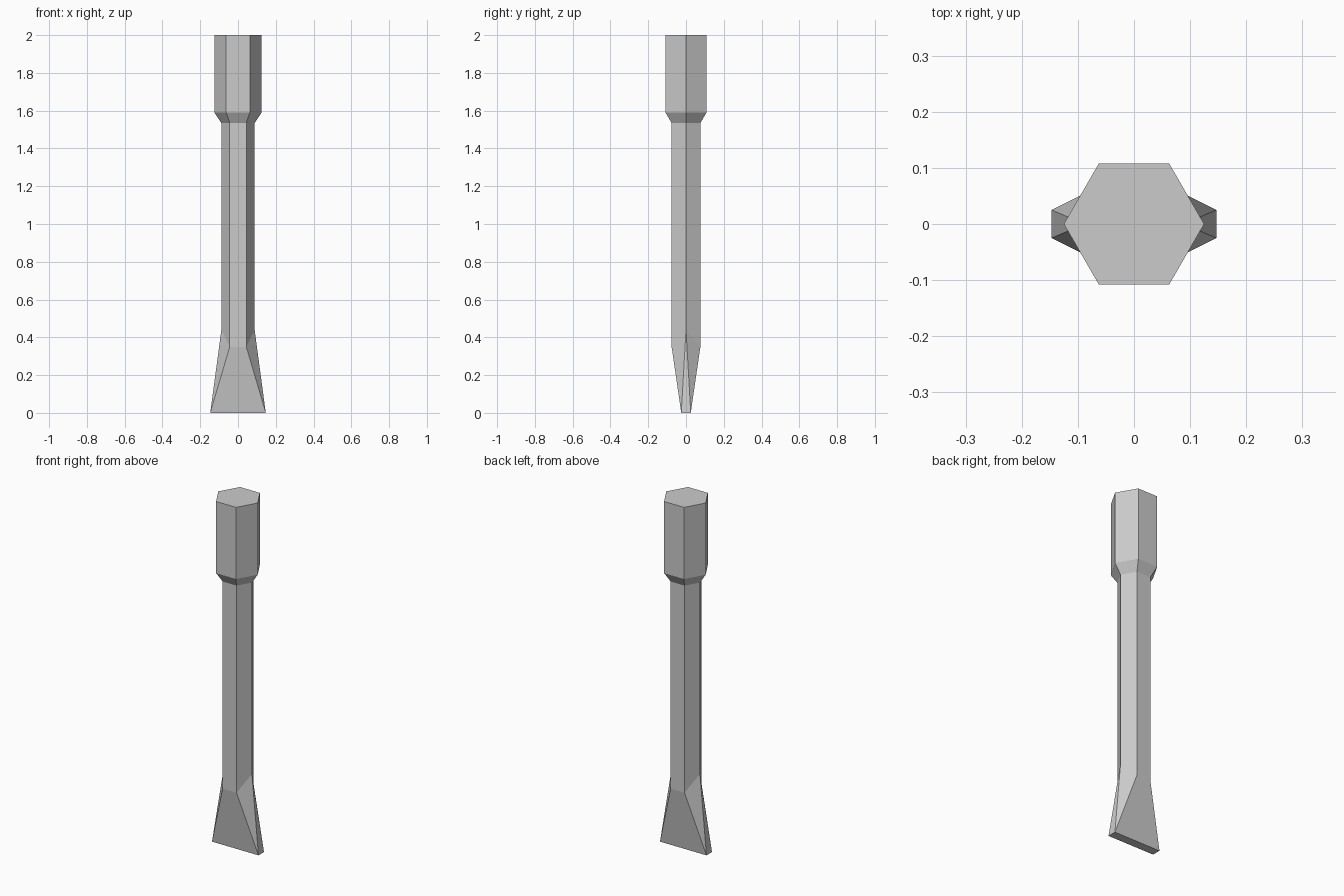
import bpy, bmesh
from math import cos, sin, pi

if "Cube" in bpy.data.objects:
    bpy.data.objects.remove(bpy.data.objects["Cube"])


def hex_ring(bm, radius, z, tip_z=None):
    """Six verts; the two lying on the x axis may sit at their own height."""
    return [bm.verts.new((radius * cos(i * pi / 3), radius * sin(i * pi / 3),
                          tip_z if tip_z is not None and i % 3 == 0 else z))
            for i in range(6)]


def bridge(bm, a, b):
    for i in range(6):
        j = (i + 1) % 6
        bm.faces.new((a[i], a[j], b[j], b[i]))


bm = bmesh.new()

# hexagonal shaft, collar taper and thicker head
rings = [hex_ring(bm, 0.088, 0.35, 0.44),
         hex_ring(bm, 0.088, 1.535),
         hex_ring(bm, 0.125, 1.59),
         hex_ring(bm, 0.125, 2.0)]
for low, high in zip(rings, rings[1:]):
    bridge(bm, low, high)
bm.faces.new(rings[-1])

# flared flat blade, tip corners in the same turning order as the hexagon
w, t = 0.147, 0.025
tip = [bm.verts.new((x, y, 0)) for x, y in ((w, t), (-w, t), (-w, -t), (w, -t))]
s = rings[0]
bm.faces.new((tip[0], tip[1], s[2], s[1]))
bm.faces.new((tip[2], tip[3], s[5], s[4]))
for side, a, b, pa, pb in ((s[0], s[5], s[1], tip[3], tip[0]),
                           (s[3], s[2], s[4], tip[1], tip[2])):
    bm.faces.new((pa, pb, side))
    bm.faces.new((a, pa, side))
    bm.faces.new((pb, b, side))
bm.faces.new(tip[::-1])

bmesh.ops.recalc_face_normals(bm, faces=bm.faces)
mesh = bpy.data.meshes.new("chisel")
bm.to_mesh(mesh)
bm.free()
bpy.context.collection.objects.link(bpy.data.objects.new("chisel", mesh))
